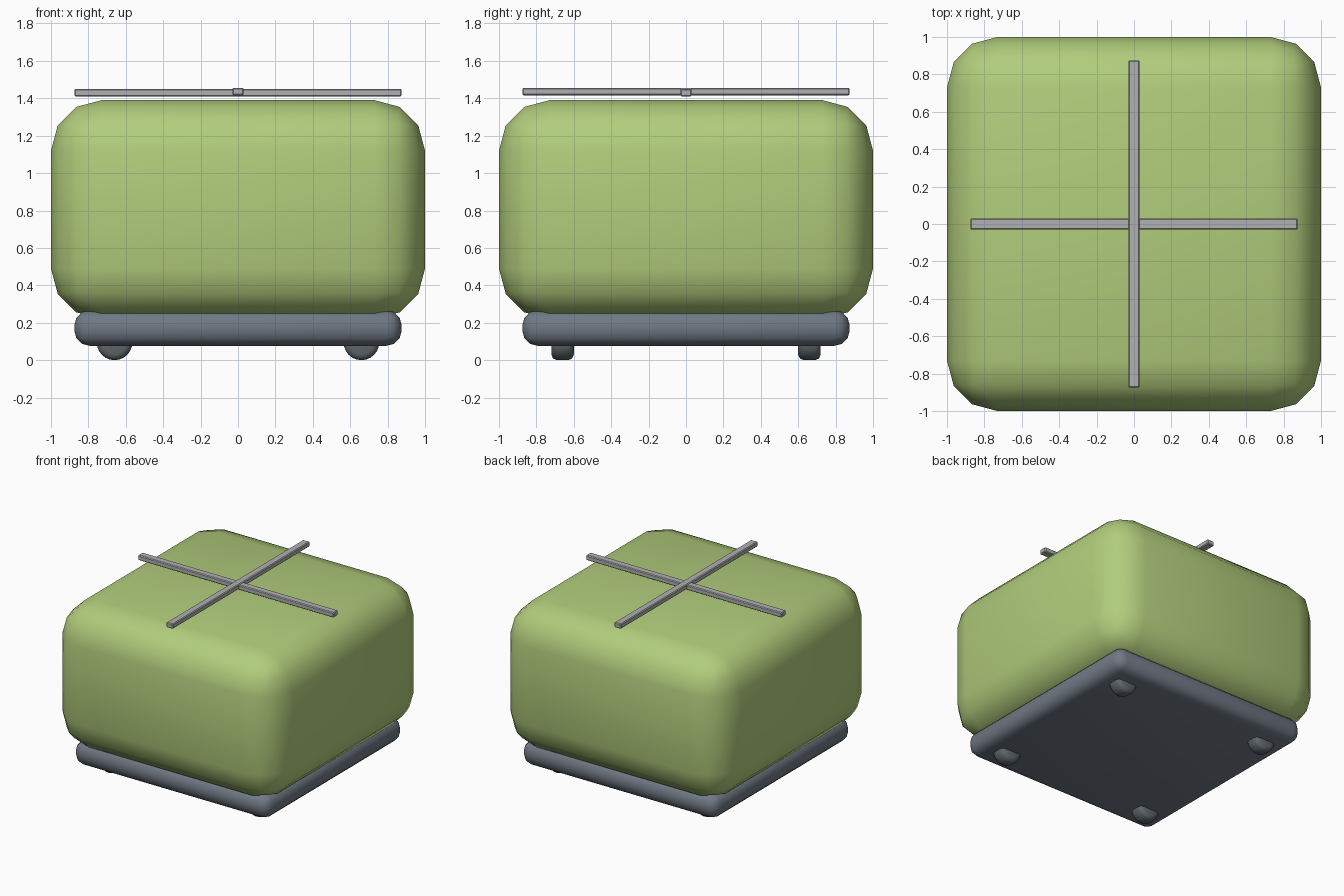
import bpy
import math

if "Cube" in bpy.data.objects:
    bpy.data.objects.remove(bpy.data.objects["Cube"])


def material(name, rgb):
    m = bpy.data.materials.new(name)
    m.diffuse_color = (*rgb, 1.0)
    m.use_nodes = True
    m.node_tree.nodes["Principled BSDF"].inputs["Base Color"].default_value = m.diffuse_color
    return m


GREEN = material("light_green", (0.44, 0.61, 0.20))
SLATE = material("slate_grey", (0.16, 0.19, 0.23))
DARK = material("dark_grey", (0.12, 0.14, 0.15))
METAL = material("light_grey", (0.44, 0.44, 0.45))


def finish(obj, name, mat, bevel, segments, smooth_angle):
    obj.name = name
    obj.data.materials.append(mat)
    bpy.ops.object.transform_apply(location=False, rotation=True, scale=True)
    mod = obj.modifiers.new("rounding", 'BEVEL')
    mod.width = bevel
    mod.segments = segments
    mod.limit_method = 'ANGLE'
    mod.angle_limit = math.radians(40)
    bpy.ops.object.modifier_apply(modifier=mod.name)
    bpy.ops.object.shade_smooth_by_angle(angle=math.radians(smooth_angle))
    return obj


def box(name, lo, hi, mat, bevel, segments, smooth_angle=50):
    centre = [(a + b) / 2 for a, b in zip(lo, hi)]
    bpy.ops.mesh.primitive_cube_add(size=1, location=centre)
    obj = bpy.context.object
    obj.scale = [b - a for a, b in zip(lo, hi)]
    return finish(obj, name, mat, bevel, segments, smooth_angle)


# Padded cushion and the plinth below it
box("cushion", (-1, -1, 0.22), (1, 1, 1.39), GREEN, 0.27, 3)
box("base", (-0.875, -0.875, 0.077), (0.875, 0.875, 0.267), SLATE, 0.08, 3)

# Crossed bars just above the cushion
box("cross_bar_x", (-0.875, -0.03, 1.41), (0.875, 0.03, 1.45), METAL, 0.006, 1, 30)
box("cross_bar_y", (-0.03, -0.875, 1.416), (0.03, 0.875, 1.456), METAL, 0.006, 1, 30)

# Four wheels tucked into the base
for x in (-0.66, 0.66):
    for y in (-0.66, 0.66):
        bpy.ops.mesh.primitive_cylinder_add(
            vertices=24, radius=0.095, depth=0.12,
            location=(x, y, 0.095), rotation=(math.pi / 2, 0, 0))
        side = ("left" if x < 0 else "right") + ("_front" if y < 0 else "_back")
        finish(bpy.context.object, "wheel_" + side, DARK, 0.03, 2, 50)
